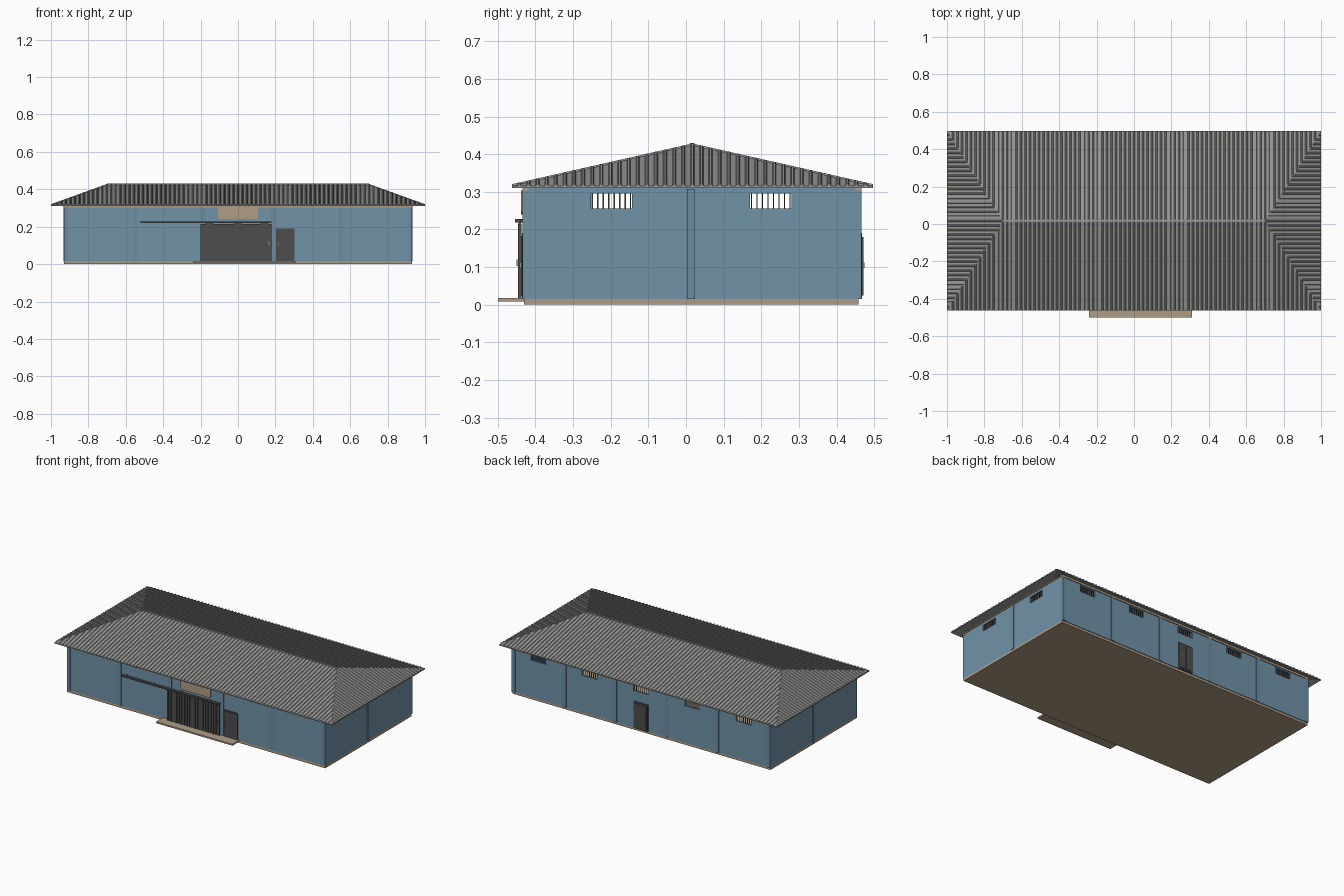
import bpy, bmesh, math
from mathutils import Vector

if "Cube" in bpy.data.objects:
    bpy.data.objects.remove(bpy.data.objects["Cube"])


def material(name, r, g, b):
    m = bpy.data.materials.new(name)
    m.diffuse_color = (r, g, b, 1)
    m.use_nodes = True
    m.node_tree.nodes["Principled BSDF"].inputs["Base Color"].default_value = m.diffuse_color
    return m


BLUE = material("wall blue", 0.165, 0.29, 0.39)
TRIM = material("pilaster blue", 0.15, 0.265, 0.355)
GREY = material("roof grey", 0.31, 0.31, 0.30)
TAN = material("concrete tan", 0.43, 0.34, 0.24)
DARK = material("door charcoal", 0.075, 0.075, 0.075)
PALE = material("metal grey", 0.35, 0.36, 0.37)


def make(name, bm, mat):
    bmesh.ops.recalc_face_normals(bm, faces=bm.faces)
    me = bpy.data.meshes.new(name)
    bm.to_mesh(me)
    bm.free()
    me.materials.append(mat)
    ob = bpy.data.objects.new(name, me)
    bpy.context.collection.objects.link(ob)
    return ob


def add_box(bm, x0, x1, y0, y1, z0, z1):
    v = [bm.verts.new((x, y, z)) for z in (z0, z1)
         for x, y in ((x0, y0), (x1, y0), (x1, y1), (x0, y1))]
    bm.faces.new(v[3::-1])
    bm.faces.new(v[4:])
    for i in range(4):
        j = (i + 1) % 4
        bm.faces.new((v[i], v[j], v[j + 4], v[i + 4]))


def boxes(name, mat, *items):
    bm = bmesh.new()
    for b in items:
        add_box(bm, *b)
    return make(name, bm, mat)


X, YF, YB = 0.93, -0.43, 0.462      # wall outline
FLOOR, TOP = 0.015, 0.312
W0, W1 = 0.256, 0.295               # window sill and head heights
T = 0.012                           # wall thickness


def wall_spans(a, b, centres, half):
    """Pieces (start, end, z0, z1) of a wall with a row of high windows."""
    out = [(a, b, FLOOR, W0), (a, b, W1, TOP)]
    edges = [a] + [e for c in centres for e in (c - half, c + half)] + [b]
    out += [(edges[i], edges[i + 1], W0, W1) for i in range(0, len(edges), 2)]
    return out


# base slab and doorstep
boxes("floor_slab", TAN, (-X, X, YF, YB - 0.004, 0, FLOOR))
boxes("front_step", TAN, (-0.24, 0.31, -0.5, YF, 0.008, 0.018))

# walls, with open windows at the back and both ends
back_c = [-0.74, -0.37, 0, 0.37, 0.74]
side_c = [-0.198, 0.225]
HW = 0.055
boxes("front_wall", BLUE, (-X, X, YF, YF + T, FLOOR, TOP))
boxes("back_wall", BLUE, *[(a, b, YB - T, YB, c, d)
                           for a, b, c, d in wall_spans(-X, X, back_c, HW)])
for side, s in (("left", -1), ("right", 1)):
    x0, x1 = sorted((s * X, s * (X - T)))
    boxes(side + "_wall", BLUE, *[(x0, x1, a, b, c, d) for a, b, c, d in
                                  wall_spans(YF + T, YB - T, side_c, HW)])

# window bars
bars = []
for c in back_c:
    for i in range(8):
        x = c - HW + 0.004 + i * (2 * HW - 0.008) / 7
        bars.append((x - .0015, x + .0015, YB - .008, YB - .004, W0, W1))
for s in (-1, 1):
    for c in side_c:
        for i in range(8):
            y = c - HW + 0.004 + i * (2 * HW - 0.008) / 7
            xa, xb = sorted((s * (X - .008), s * (X - .004)))
            bars.append((xa, xb, y - .0015, y + .0015, W0, W1))
boxes("window_bars", DARK, *bars)

# pilasters
pil = []
for x in (-0.918, -0.55, -0.187, 0.187, 0.55, 0.918):
    for ya, yb in ((YF - .004, YF), (YB, YB + .004)):
        pil.append((x - .012, x + .012, ya, yb, FLOOR, 0.305))
for s in (-1, 1):
    xa, xb = sorted((s * X, s * (X + .004)))
    pil.append((xa, xb, 0.002, 0.024, FLOOR, 0.308))
boxes("pilasters", TRIM, *pil)

# ring beam under the eaves
boxes("ring_beam", TAN,
      (-X - .003, X + .003, YF - .005, YF + T, 0.303, 0.316),
      (-X - .003, X + .003, YB - T, YB + .005, 0.303, 0.316),
      (-X - .003, -X + T, YF, YB, 0.310, 0.318),
      (X - T, X + .003, YF, YB, 0.310, 0.318))

# hipped roof shell
EY0, EY1, RY, RX, EZ, RZ, TH = -0.462, 0.497, 0.017, 0.7, 0.316, 0.424, 0.006
bm = bmesh.new()
layers = []
for dz in (0, -TH):
    layers.append([bm.verts.new(p) for p in (
        (-1, EY0, EZ + dz), (1, EY0, EZ + dz), (1, EY1, EZ + dz), (-1, EY1, EZ + dz),
        (-RX, RY, RZ + dz), (RX, RY, RZ + dz))])
for v in layers:
    for f in ((0, 1, 5, 4), (1, 2, 5), (2, 3, 4, 5), (3, 0, 4)):
        bm.faces.new([v[i] for i in f])
for i in range(4):
    j = (i + 1) % 4
    bm.faces.new((layers[0][i], layers[0][j], layers[1][j], layers[1][i]))
make("roof_sheet", bm, GREY)


def add_rib(bm, low, high, side):
    """Raised trapezoid rib running up the slope."""
    up = Vector((0, 0, 0.0045))
    ends = []
    for p in (low, high):
        ends.append([bm.verts.new(q) for q in (
            p - side * .005, p - side * .0025 + up, p + side * .0025 + up, p + side * .005)])
    a, b = ends
    for i in range(3):
        bm.faces.new((a[i], a[i + 1], b[i + 1], b[i]))
    bm.faces.new(a)
    bm.faces.new(b)


# corrugation ribs on all four slopes
PITCH = 0.0242
bm = bmesh.new()
n = int(0.985 / PITCH)
for i in range(-n, n + 1):
    x = i * PITCH
    t = min(1, (1 - abs(x)) / (1 - RX))
    for e in (EY0, EY1):
        add_rib(bm, Vector((x, e, EZ)),
                Vector((x, e + (RY - e) * t, EZ + (RZ - EZ) * t)), Vector((1, 0, 0)))
for i in range(-19, 20):
    y = RY + i * PITCH
    e = EY0 if y < RY else EY1
    t = (y - e) / (RY - e)
    if t > 0.01:
        for s in (-1, 1):
            add_rib(bm, Vector((s, y, EZ)),
                    Vector((s * (1 - (1 - RX) * t), y, EZ + (RZ - EZ) * t)), Vector((0, 1, 0)))
make("roof_ribs", bm, GREY)
boxes("ridge_cap", GREY, (-RX, RX, RY - .006, RY + .006, RZ - .002, RZ + .006))

# sliding front door with ribs, rail and handle
leaf = [(-0.2, 0.178, -0.443, -0.437, 0.016, 0.215)]
for i in range(20):
    x = -0.192 + i * 0.0191
    leaf.append((x - .004, x + .004, -0.447, -0.443, 0.018, 0.214))
for x in (-0.155, 0.0, 0.14):
    leaf.append((x - .02, x + .02, -0.445, -0.439, 0.21, 0.222))
boxes("sliding_door", DARK, *leaf)
boxes("door_rail", DARK, (-0.52, 0.18, -0.455, -0.438, 0.219, 0.228),
      *[(x - .004, x + .004, -0.44, YF, 0.219, 0.228) for x in (-0.5, -0.3, -0.1, 0.1)])
boxes("sliding_door_handle", PALE, (0.163, 0.168, -0.45, -0.446, 0.103, 0.12))

# panel above the door, with clipped lower corners
bm = bmesh.new()
add_box(bm, -0.108, 0.108, YF - .008, YF, 0.24, 0.304)
edges = [e for e in bm.edges if abs(e.verts[0].co.y - e.verts[1].co.y) > .005
         and e.verts[0].co.z < 0.25]
bmesh.ops.bevel(bm, geom=edges, offset=0.012, segments=3, affect='EDGES', profile=0.5)
make("door_panel_plate", bm, TAN)

# side entrance and back door
boxes("front_small_door", DARK, (0.203, 0.302, YF - .006, YF, 0.018, 0.19),
      (0.21, 0.295, YF - .008, YF - .006, 0.025, 0.183))
boxes("back_door", DARK, (-0.052, 0.052, YB, YB + .006, 0.016, 0.19),
      (-0.042, -0.003, YB + .006, YB + .009, 0.025, 0.18),
      (0.003, 0.042, YB + .006, YB + .009, 0.025, 0.18))
boxes("door_handles", PALE, (0.213, 0.217, YF - .012, YF - .008, 0.098, 0.112),
      (0.036, 0.040, YB + .009, YB + .012, 0.098, 0.112))
